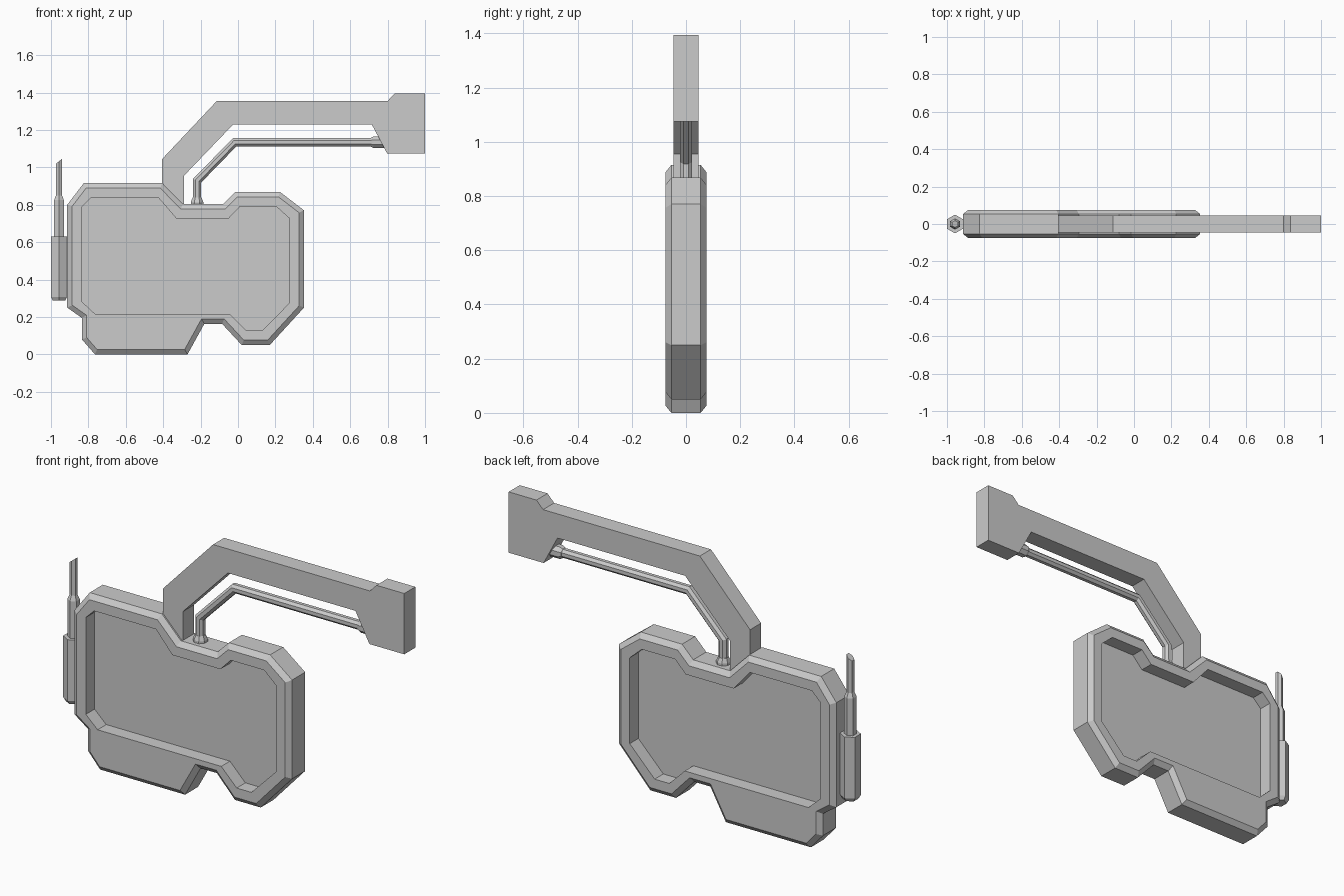
import bpy, bmesh, math
from mathutils import Vector

if "Cube" in bpy.data.objects:
    bpy.data.objects.remove(bpy.data.objects["Cube"])

grey = bpy.data.materials.new("plain grey")
grey.use_nodes = True
COLOUR = (0.6, 0.6, 0.6, 1)
grey.diffuse_color = COLOUR
grey.node_tree.nodes["Principled BSDF"].inputs["Base Color"].default_value = COLOUR


def finish(name, bm):
    bmesh.ops.recalc_face_normals(bm, faces=bm.faces)
    mesh = bpy.data.meshes.new(name)
    bm.to_mesh(mesh)
    bm.free()
    mesh.materials.append(grey)
    obj = bpy.data.objects.new(name, mesh)
    bpy.context.collection.objects.link(obj)
    return obj


def loft(name, rings, closed=False):
    """Skin between equal-length rings of points, capped or joined end to end."""
    bm = bmesh.new()
    loops = [[bm.verts.new(p) for p in ring] for ring in rings]
    pairs = list(zip(loops, loops[1:]))
    if closed:
        pairs.append((loops[-1], loops[0]))
    else:
        bm.faces.new(loops[0])
        bm.faces.new(loops[-1])
    for a, b in pairs:
        for i in range(len(a)):
            j = (i + 1) % len(a)
            bm.faces.new((a[i], a[j], b[j], b[i]))
    return finish(name, bm)


def at_depth(outline, y):
    return [(x, y, z) for x, z in outline]


def slab(name, outline, half):
    return loft(name, [at_depth(outline, -half), at_depth(outline, half)])


def inset(outline, d):
    """Mitred inward offset of a clockwise outline."""
    result = []
    pts = [Vector(p) for p in outline]
    for i, p in enumerate(pts):
        a = (p - pts[i - 1]).normalized()
        b = (pts[(i + 1) % len(pts)] - p).normalized()
        na, nb = Vector((a.y, -a.x)), Vector((b.y, -b.x))
        result.append(p + (na + nb) * d / (1 + na.dot(nb)))
    return result


# Frame with chamfered rim and a stepped window
outer = [(-.825, .915), (-.405, .915), (-.295, .803), (-.08, .803), (-.015, .868),
         (.225, .868), (.353, .77), (.353, .25), (.17, .05), (.02, .05), (-.085, .163),
         (-.18, .163), (-.27, 0), (-.765, 0), (-.835, .08), (-.835, .195),
         (-.913, .25), (-.913, .80)]
window = [(-.785, .837), (-.425, .837), (-.33, .727), (-.05, .727), (.01, .79),
          (.205, .79), (.275, .727), (.275, .275), (.13, .127), (.045, .127),
          (-.045, .217), (-.765, .217), (-.833, .28), (-.833, .79)]
T, SIDE = .075, .054
rim = inset(outer, .026)
loft("frame_rim", [at_depth(rim, -T), at_depth(outer, -SIDE),
                   at_depth(outer, SIDE), at_depth(rim, T)])
frame = bpy.data.objects["frame_rim"]

# Recess both sides of the frame, leaving a thin panel in the middle
for side in (-1, 1):
    cutter = loft("window_cutter", [at_depth(window, side * .003), at_depth(window, side * .2)])
    mod = frame.modifiers.new("window", "BOOLEAN")
    mod.object, mod.operation, mod.solver = cutter, "DIFFERENCE", "EXACT"
    cutter.hide_render = True
    bpy.context.view_layer.objects.active = frame
    bpy.ops.object.modifier_apply(modifier=mod.name)
    bpy.data.objects.remove(cutter)

# Bent support arm with end block
slab("support_arm", [(-.405, .91), (-.405, 1.045), (-.113, 1.355), (.80, 1.355),
                     (.838, 1.395), (1, 1.395), (1, 1.075), (.797, 1.075),
                     (.716, 1.228), (-.027, 1.228), (-.289, .955), (-.289, .79)], .046)


def ring(centre, u, v, r, sides, turn):
    return [Vector(centre) + r * (math.cos(a) * Vector(u) + math.sin(a) * Vector(v))
            for a in (turn + math.tau * k / sides for k in range(sides))]


# Eight-sided bent rod, mitred at each bend
X, Y, Z = (1, 0, 0), (0, 1, 0), (0, 0, 1)
R, EIGHTH = .024, math.pi / 8
m = math.tan(EIGHTH)
path = [((-.219, 0, .79), (1, 0, 0)), ((-.219, 0, .928), (1, 0, -m)),
        ((-.018, 0, 1.134), (m, 0, -1)), ((.79, 0, 1.134), (0, 0, -1))]
loft("rod", [ring(c, u, Y, R, 8, EIGHTH) for c, u in path])

# Tapered collars at both rod ends
loft("rod_base_collar", [ring((-.219, 0, z), X, Y, r, 8, EIGHTH)
                         for z, r in ((.79, .036), (.815, .036), (.838, .026))])
loft("rod_end_collar", [ring((x, 0, 1.134), Y, Z, r, 8, EIGHTH)
                        for x, r in ((.71, .026), (.725, .034), (.79, .034))])

# Six-sided antenna: grip, stepped stem and slanted tip
AX = -.957
SIXTH = math.pi / 6
loft("antenna_grip", [ring((AX, 0, z), X, Y, r, 6, SIXTH)
                      for z, r in ((.288, .038), (.308, .05), (.63, .05))])
stem = [ring((AX, 0, z), X, Y, r, 6, SIXTH)
        for z, r in ((.62, .03), (.825, .03), (.85, .019), (1.032, .019))]
for p in stem[-1]:
    p.z += (p.x - AX) * .8
loft("antenna_stem", stem)
